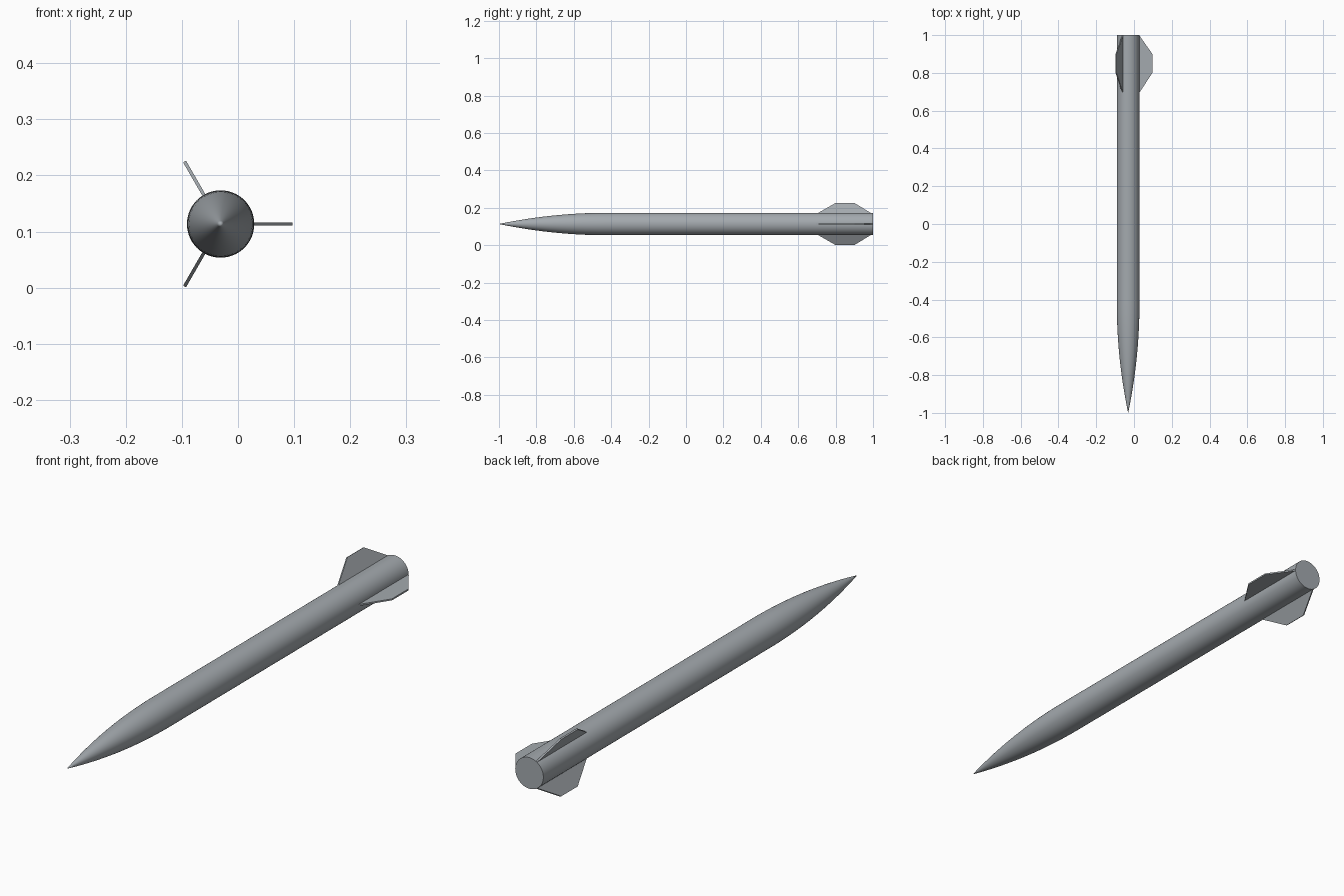
import bpy, bmesh, math
from mathutils import Matrix, Vector

if "Cube" in bpy.data.objects:
    bpy.data.objects.remove(bpy.data.objects["Cube"])

CX, CZ = -0.031, 0.1135      # body axis position
R, TIP, THICK = 0.06, 0.1285, 0.006
SEG, NOSE_STEPS, NOSE_LEN = 64, 20, 0.58

paint = bpy.data.materials.new("dark_grey")
paint.diffuse_color = (0.37, 0.40, 0.425, 1)
paint.use_nodes = True
paint.node_tree.nodes["Principled BSDF"].inputs["Base Color"].default_value = paint.diffuse_color


def make_object(name, bm):
    bmesh.ops.recalc_face_normals(bm, faces=bm.faces[:])
    mesh = bpy.data.meshes.new(name)
    bm.to_mesh(mesh)
    bm.free()
    mesh.materials.append(paint)
    obj = bpy.data.objects.new(name, mesh)
    bpy.context.collection.objects.link(obj)
    obj.location = (CX, 0, CZ)
    return obj


# Body: ogive nose and straight tube, profile revolved about the y axis
rho = (R * R + NOSE_LEN ** 2) / (2 * R)
profile = [(0, -1)]
for i in range(1, NOSE_STEPS + 1):
    d = NOSE_LEN * i / NOSE_STEPS
    profile.append((math.sqrt(rho ** 2 - (NOSE_LEN - d) ** 2) + R - rho, -1 + d))
profile += [(R, 1), (0, 1)]

bm = bmesh.new()
verts = [bm.verts.new((r, y, 0)) for r, y in profile]
edges = [bm.edges.new(pair) for pair in zip(verts, verts[1:])]
bmesh.ops.spin(bm, geom=verts + edges, cent=(0, 0, 0), axis=(0, 1, 0),
               angle=math.tau, steps=SEG, use_duplicate=False)
bmesh.ops.remove_doubles(bm, verts=bm.verts[:], dist=1e-5)
body = make_object("rocket_body", bm)
bpy.context.view_layer.objects.active = body
body.select_set(True)
bpy.ops.object.shade_smooth_by_angle(angle=math.radians(30))


# Tail fins: three thin trapezoid plates, 120 degrees apart
def fin(name, angle):
    outline = [(R - 0.004, 0.69), (TIP, 0.8), (TIP, 0.9), (R - 0.002, 1.0), (R - 0.004, 1.0)]
    bm = bmesh.new()
    bottom = [bm.verts.new((x, y, -THICK / 2)) for x, y in outline]
    top = [bm.verts.new((x, y, THICK / 2)) for x, y in outline]
    bm.faces.new(bottom)
    bm.faces.new(top)
    for i in range(len(outline)):
        bm.faces.new((bottom[i - 1], bottom[i], top[i], top[i - 1]))
    bmesh.ops.rotate(bm, verts=bm.verts[:], cent=(0, 0, 0),
                     matrix=Matrix.Rotation(angle, 3, 'Y'))
    make_object(name, bm)


for k, label in enumerate(("right", "lower_left", "upper_left")):
    fin("tail_fin_" + label, k * math.tau / 3)
